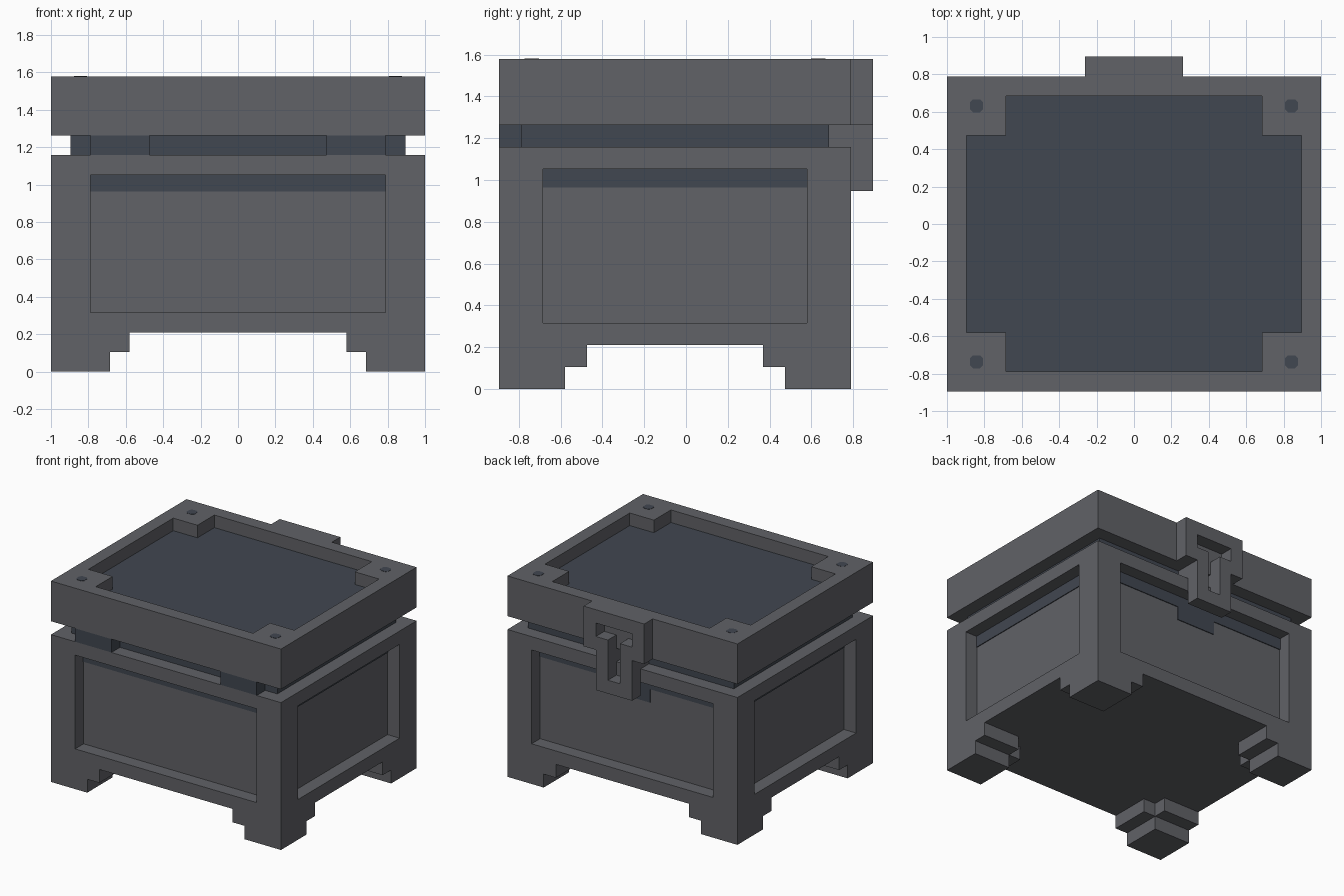
import bpy
import bmesh
from mathutils import Vector

if "Cube" in bpy.data.objects:
    bpy.data.objects.remove(bpy.data.objects["Cube"], do_unlink=True)

U = 2 / 19       # the chest is laid out on a grid of 19 units across
THIN = 0.06      # thickness of painted plates, in grid units


def material(name, rgb):
    mat = bpy.data.materials.new(name)
    mat.use_nodes = True
    color = (*rgb, 1)
    mat.diffuse_color = color
    bsdf = next(n for n in mat.node_tree.nodes if n.type == "BSDF_PRINCIPLED")
    bsdf.inputs["Base Color"].default_value = color
    return mat


GREY = material("stone grey", (0.119, 0.122, 0.135))
DARK = material("dark slate", (0.053, 0.063, 0.082))


def prism(name, outline, lo, hi, mat, axis="z"):
    """Extrude a 2D outline along z, or an (x, z) outline along y."""
    def place(a, b, c):
        return Vector((a, b, c) if axis == "z" else (a, c, b)) * U
    bm = bmesh.new()
    face = bm.faces.new([bm.verts.new(place(a, b, lo)) for a, b in outline])
    moved = bmesh.ops.extrude_face_region(bm, geom=[face])["geom"]
    verts = [v for v in moved if isinstance(v, bmesh.types.BMVert)]
    bmesh.ops.translate(bm, verts=verts, vec=place(0, 0, hi - lo))
    bmesh.ops.recalc_face_normals(bm, faces=bm.faces)
    mesh = bpy.data.meshes.new(name)
    bm.to_mesh(mesh)
    bm.free()
    mesh.materials.append(mat)
    obj = bpy.data.objects.new(name, mesh)
    bpy.context.collection.objects.link(obj)
    return obj


def rect(x0, x1, y0, y1):
    return [(x0, y0), (x1, y0), (x1, y1), (x0, y1)]


def box(name, x, y, z, mat):
    return prism(name, rect(*x, *y), *z, mat)


def cut(obj, cutter):
    mod = obj.modifiers.new("cut", "BOOLEAN")
    mod.operation = "DIFFERENCE"
    mod.solver = "EXACT"
    mod.object = cutter
    bpy.context.view_layer.objects.active = obj
    bpy.ops.object.modifier_apply(modifier=mod.name)
    bpy.data.objects.remove(cutter, do_unlink=True)


# Body with a sunken panel on every side
FRONT, BACK, SIDE = -8.5, 7.5, 9.5
body = box("body", (-SIDE, SIDE), (FRONT, BACK), (2, 11), GREY)
for y in ((FRONT - 1, FRONT + 1), (BACK - 1, BACK + 1)):
    cut(body, box("cutter", (-7.5, 7.5), y, (3, 10), GREY))
for x in ((-SIDE - 1, -SIDE + 1), (SIDE - 1, SIDE + 1)):
    cut(body, box("cutter", x, (-6.5, 5.5), (3, 10), GREY))

# Dark bands along the top of the panels, and a patch below the latch
BAND = (9.15, 10)
box("front_band", (-7.5, 7.5), (FRONT + 1 - THIN, FRONT + 1), BAND, DARK)
box("back_band", (-7.5, 7.5), (BACK - 1, BACK - 1 + THIN), BAND, DARK)
box("latch_patch", (-1.6, 1.6), (BACK - 1, BACK - 1 + THIN), (8.15, BAND[0]), DARK)
box("left_band", (SIDE - 1, SIDE - 1 + THIN), (-6.5, 5.5), BAND, DARK)
box("right_band", (-SIDE + 1 - THIN, -SIDE + 1), (-6.5, 5.5), BAND, DARK)

# Stepped feet, one in each corner, with L-shaped upper steps
STEP = [(0, 0), (4, 0), (4, 3), (3, 3), (3, 4), (0, 4)]
PAD = rect(0, 3, 0, 3)
for sx, side in ((-1, "right"), (1, "left")):
    for sy, end, edge in ((1, "front", FRONT), (-1, "back", BACK)):
        def corner(shape):
            return [(sx * (SIDE - a), edge + sy * b) for a, b in shape]
        prism(f"{end}_{side}_foot_step", corner(STEP), 1, 2, GREY)
        prism(f"{end}_{side}_foot_pad", corner(PAD), 0, 1, GREY)

# Dark neck between body and lid, with two hinges at the front
box("neck", (-8.5, 8.5), (FRONT + 1, BACK - 1), (11, 12), DARK)
for s, side in ((-1, "right"), (1, "left")):
    x = sorted((s * 4.5, s * 7.5))
    box(f"{side}_hinge", x, (FRONT, FRONT + 1), (11, 12), DARK)

# Lid with a shallow tray whose corners are filled in
tray = [(-6.5, -7.5), (6.5, -7.5), (6.5, -5.5), (8.5, -5.5),
        (8.5, 4.5), (6.5, 4.5), (6.5, 6.5), (-6.5, 6.5),
        (-6.5, 4.5), (-8.5, 4.5), (-8.5, -5.5), (-6.5, -5.5)]
lid = box("lid", (-SIDE, SIDE), (FRONT, BACK), (12, 15), GREY)
cut(lid, prism("cutter", tray, 14, 16, GREY))
prism("tray_floor", tray, 14, 14 + THIN, DARK)

# Small rounded studs on the lid corners
R, C = 0.33, 0.18
stud = [(-R, -C), (-C, -R), (C, -R), (R, -C), (R, C), (C, R), (-C, R), (-R, C)]
for x in (-8, 8):
    for y in (-7, 6):
        prism("lid_stud", [(x + a, y + b) for a, b in stud], 15, 15.02, DARK)

# Latch: a stepped plate with a T-shaped slot, tied back to the neck
plate = [(-2.5, 15), (-2.5, 12), (-1.5, 12), (-1.5, 9),
         (1.5, 9), (1.5, 12), (2.5, 12), (2.5, 15)]
slot = [(-1.5, 14), (-1.5, 13), (-0.5, 13), (-0.5, 10),
        (0.5, 10), (0.5, 13), (1.5, 13), (1.5, 14)]
latch = prism("latch", plate, BACK, BACK + 1, GREY, axis="y")
cut(latch, prism("cutter", slot, BACK - 1, BACK + 2, GREY, axis="y"))
for s, side in ((-1, "right"), (1, "left")):
    x = sorted((s * 0.5, s * 1.5))
    box(f"{side}_latch_tie", x, (BACK - 1, BACK), (11, 12), GREY)
